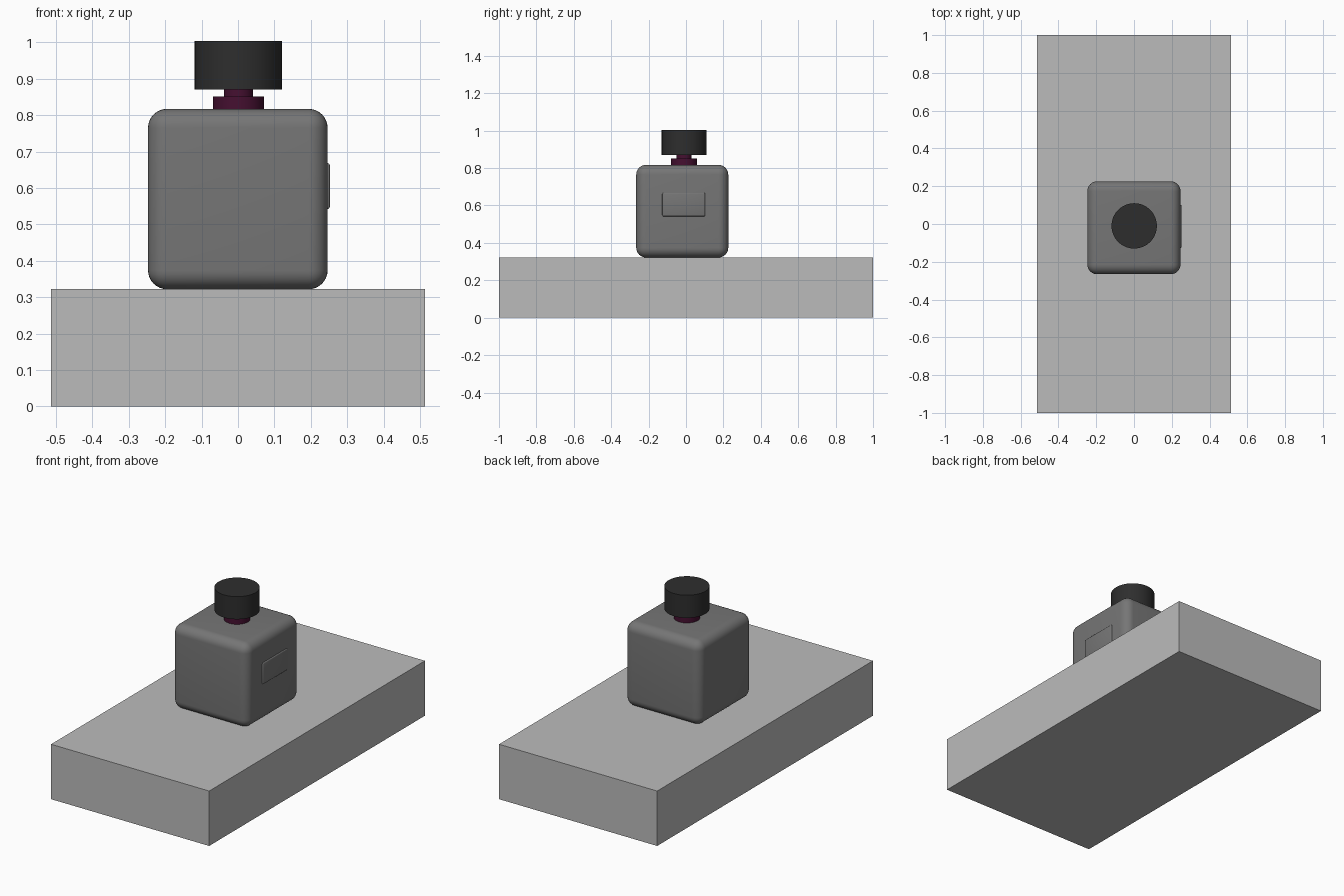
import bpy, math

if "Cube" in bpy.data.objects:
    bpy.data.objects.remove(bpy.data.objects["Cube"])


def material(name, rgb):
    m = bpy.data.materials.new(name)
    m.diffuse_color = (*rgb, 1)
    m.use_nodes = True
    m.node_tree.nodes["Principled BSDF"].inputs["Base Color"].default_value = m.diffuse_color
    return m


stone = material("light grey", (0.5, 0.5, 0.5))
glass = material("mid grey", (0.18, 0.18, 0.18))
plum = material("dark plum", (0.06, 0.005, 0.03))
black = material("near black", (0.027, 0.027, 0.027))


def box(name, lo, hi, mat, bevel=0, segments=8):
    bpy.ops.mesh.primitive_cube_add(
        size=1, location=[(a + b) / 2 for a, b in zip(lo, hi)])
    o = bpy.context.object
    o.name = name
    o.scale = [b - a for a, b in zip(lo, hi)]
    bpy.ops.object.transform_apply(location=False, rotation=False, scale=True)
    o.data.materials.append(mat)
    if bevel:
        mod = o.modifiers.new("rounding", 'BEVEL')
        mod.width, mod.segments = bevel, segments
        bpy.ops.object.modifier_apply(modifier=mod.name)
        bpy.ops.object.shade_smooth_by_angle(angle=math.radians(30))
    return o


def disc(name, radius, z0, z1, mat):
    bpy.ops.mesh.primitive_cylinder_add(
        vertices=64, radius=radius, depth=z1 - z0,
        location=(0.001, -0.01, (z0 + z1) / 2))
    o = bpy.context.object
    o.name = name
    o.data.materials.append(mat)
    bpy.ops.object.shade_smooth_by_angle(angle=math.radians(30))
    return o


# Slab the bottle stands on
box("base_slab", (-0.513, -1, 0), (0.513, 1, 0.322), stone)

# Rounded cube bottle with a thin raised label on its right side
box("bottle_body", (-0.247, -0.266, 0.322), (0.246, 0.226, 0.817), glass, 0.052)
box("side_label", (0.235, -0.127, 0.542), (0.252, 0.102, 0.668), glass, 0.006, 3)

# Collar, neck and cap
disc("collar", 0.07, 0.81, 0.851, plum)
disc("neck", 0.04, 0.845, 0.875, plum)
disc("cap", 0.12, 0.87, 1.003, black)
